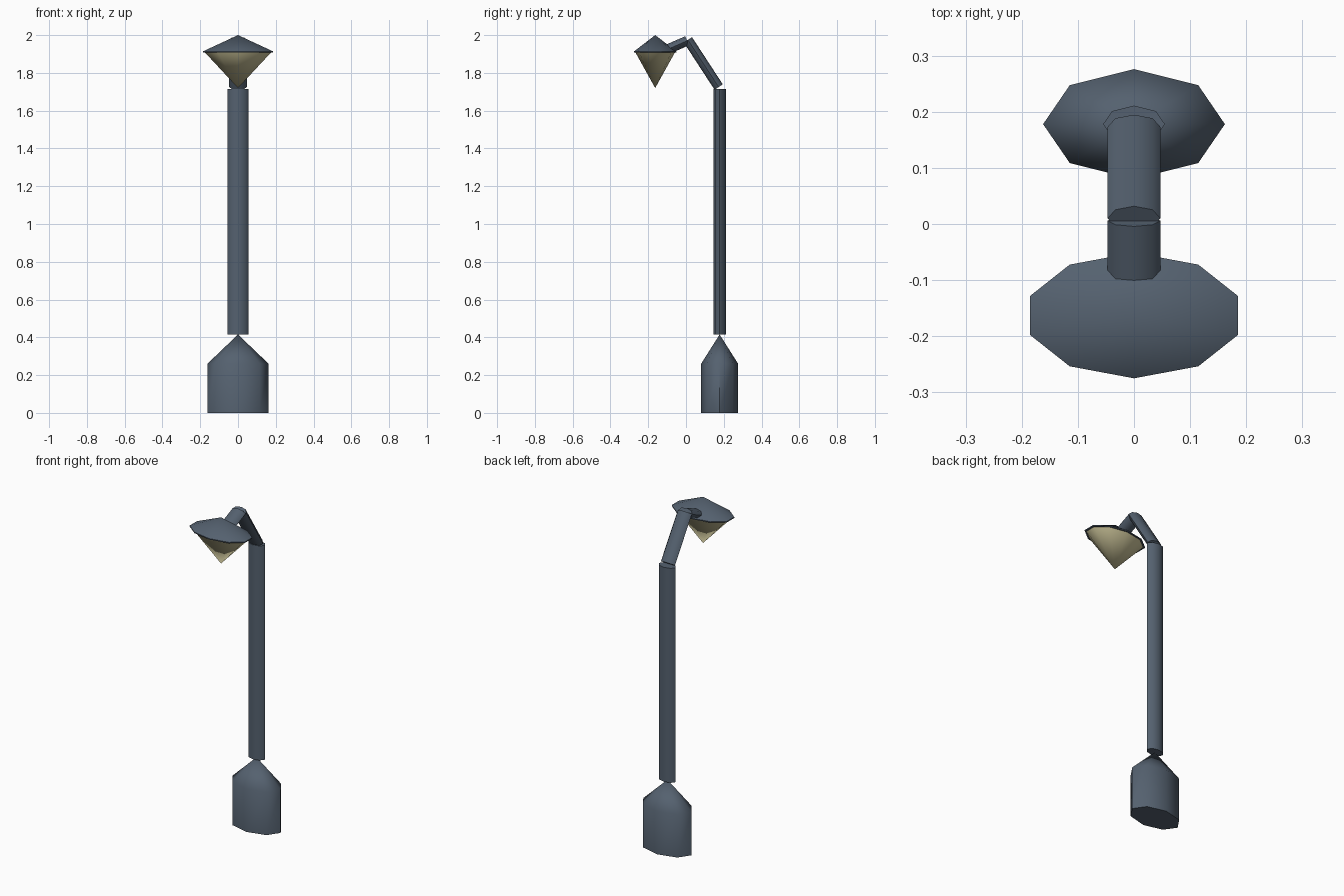
import bpy, bmesh, math
from mathutils import Vector

if "Cube" in bpy.data.objects:
    bpy.data.objects.remove(bpy.data.objects["Cube"])


def material(name, rgb):
    m = bpy.data.materials.new(name)
    m.diffuse_color = (*rgb, 1)
    m.use_nodes = True
    m.node_tree.nodes["Principled BSDF"].inputs["Base Color"].default_value = m.diffuse_color
    return m


metal = material("slate_metal", (0.09, 0.12, 0.16))
glow = material("pale_glass", (0.60, 0.55, 0.32))


def lathe(name, sides, rx, ry, profile, mat, start=0.0, place=lambda v: v, angle=40):
    """Oval solid from (scale, z) profile points; scale 0 makes an apex."""
    bm = bmesh.new()
    rings = []
    for s, z in profile:
        if s == 0:
            rings.append([bm.verts.new(place(Vector((0, 0, z))))])
            continue
        rings.append([bm.verts.new(place(Vector((
            s * rx * math.cos(start + i * math.tau / sides),
            s * ry * math.sin(start + i * math.tau / sides), z))))
            for i in range(sides)])
    for a, b in zip(rings, rings[1:]):
        for i in range(sides):
            j = (i + 1) % sides
            quad = [a[i % len(a)], a[j % len(a)], b[j % len(b)], b[i % len(b)]]
            bm.faces.new(list(dict.fromkeys(quad)))
    for r in (rings[0], rings[-1]):
        if len(r) > 1:
            bm.faces.new(r)
    bmesh.ops.recalc_face_normals(bm, faces=bm.faces)
    me = bpy.data.meshes.new(name)
    bm.to_mesh(me)
    bm.free()
    me.materials.append(mat)
    ob = bpy.data.objects.new(name, me)
    bpy.context.collection.objects.link(ob)
    bpy.ops.object.select_all(action='DESELECT')
    ob.select_set(True)
    bpy.context.view_layer.objects.active = ob
    bpy.ops.object.shade_smooth_by_angle(angle=math.radians(angle))
    return ob


def at_y(y):
    return lambda v: v + Vector((0, y, 0))


def along(a, b):
    """Map local z 0..1 to the line a-b in the yz plane, keeping x level."""
    a, b = Vector((0, *a)), Vector((0, *b))
    d = (b - a).normalized()
    side = Vector((1, 0, 0))
    up = d.cross(side)
    return lambda v: a + (b - a) * v.z + side * v.x + up * v.y


POST_Y, LAMP_Y = 0.178, -0.163

# Pointed base and post
lathe("base", 8, 0.162, 0.098, [(1, 0), (1, 0.26), (0, 0.415)], metal,
      place=at_y(POST_Y), angle=60)
lathe("post", 8, 0.055, 0.033, [(1, 0.415), (1, 1.715)], metal,
      place=at_y(POST_Y), angle=60)

# Bent arm in two pieces
arm_pieces = {
    "arm_lower": ((0.173, 1.725), (0.010, 1.975)),
    "arm_upper": ((0.006, 1.970), (-0.125, 1.913)),
}
for name, (a, b) in arm_pieces.items():
    lathe(name, 8, 0.047, 0.026, [(1, 0), (1, 1)], metal,
          place=along(a, b), angle=60)

# Lamp hood and the glowing cone under it
lathe("lamp_hood", 10, 0.195, 0.112, [(1, 1.908), (1, 1.914), (0, 2.0)], metal,
      start=math.pi / 2, place=at_y(LAMP_Y), angle=50)
lathe("lamp_light", 10, 0.185, 0.105, [(1, 1.909), (0, 1.72)], glow,
      start=math.pi / 2, place=at_y(LAMP_Y), angle=60)
